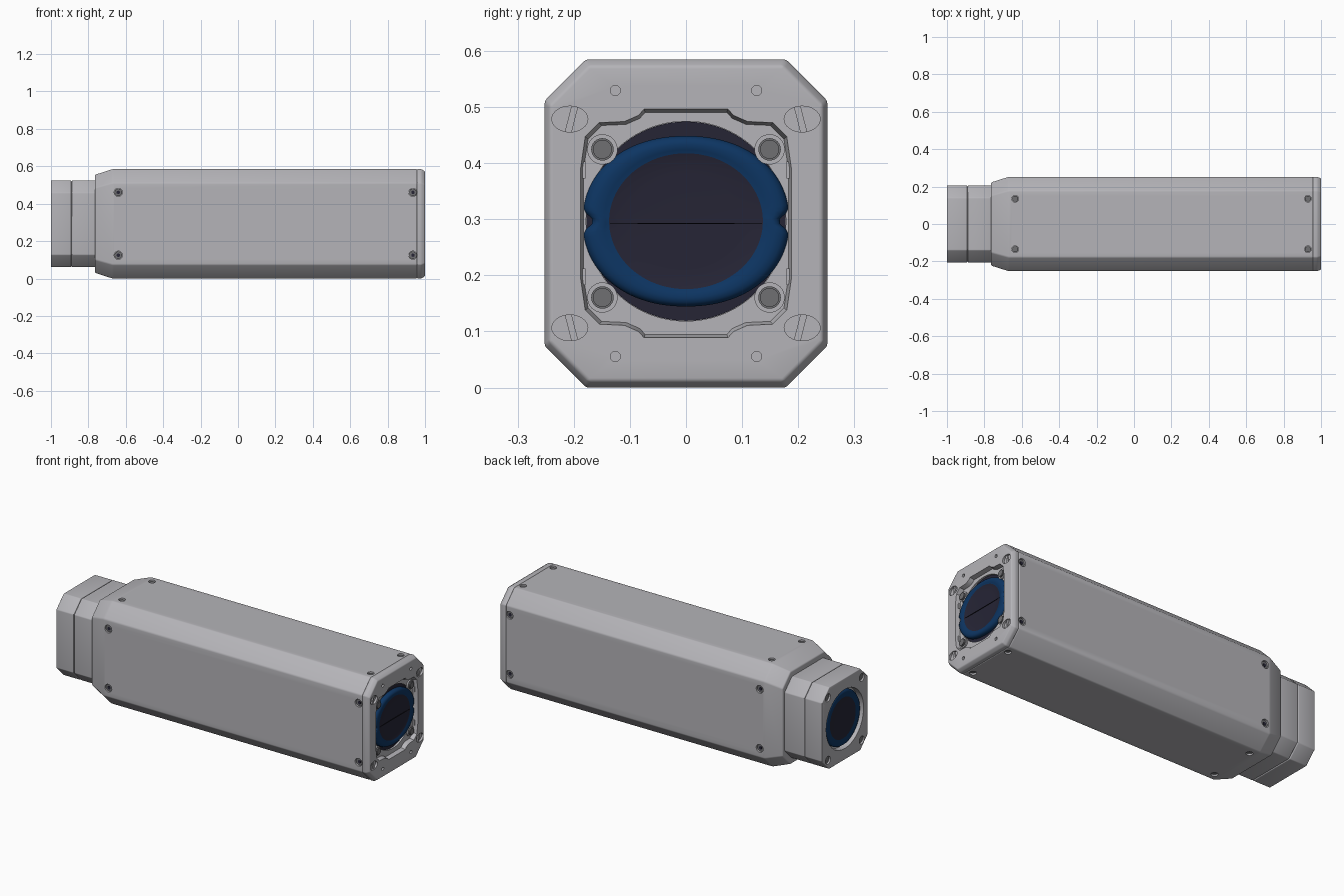
import bpy, bmesh, math
from mathutils import Vector, Matrix

if "Cube" in bpy.data.objects:
    bpy.data.objects.remove(bpy.data.objects["Cube"])

CZ = 0.2925  # height of the long axis


def material(name, rgb):
    m = bpy.data.materials.new(name)
    m.diffuse_color = (*rgb, 1)
    m.use_nodes = True
    m.node_tree.nodes["Principled BSDF"].inputs["Base Color"].default_value = m.diffuse_color
    return m


GREY = material("light grey metal", (0.46, 0.455, 0.48))
STEEL = material("dark steel", (0.16, 0.16, 0.17))
BLUE = material("deep blue", (0.004, 0.036, 0.125))
DARK = material("dark violet", (0.019, 0.018, 0.036))


def finish(name, bm, mats, angle=30):
    bmesh.ops.recalc_face_normals(bm, faces=bm.faces)
    me = bpy.data.meshes.new(name)
    bm.to_mesh(me)
    bm.free()
    ob = bpy.data.objects.new(name, me)
    bpy.context.collection.objects.link(ob)
    for m in mats:
        me.materials.append(m)
    smooth(ob, angle)
    return ob


def smooth(ob, angle=30):
    bpy.ops.object.select_all(action='DESELECT')
    ob.select_set(True)
    bpy.context.view_layer.objects.active = ob
    bpy.ops.object.shade_smooth_by_angle(angle=math.radians(angle))


def loft(bm, rings, caps=True):
    loops = [[bm.verts.new(p) for p in r] for r in rings]
    n = len(loops[0])
    for a, b in zip(loops, loops[1:]):
        for i in range(n):
            bm.faces.new((a[i], a[(i + 1) % n], b[(i + 1) % n], b[i]))
    if caps:
        bm.faces.new(loops[0][::-1])
        bm.faces.new(loops[-1])


def octagon(x, hy, hz, c):
    q = [(hy, hz - c), (hy - c, hz)]
    pts = q + [(-y, z) for y, z in q[::-1]]
    pts += [(-y, -z) for y, z in pts]
    return [(x, y, CZ + z) for y, z in pts]


def housing(name, sections, bevel=0.007):
    bm = bmesh.new()
    loft(bm, [octagon(*s) for s in sections])
    bmesh.ops.recalc_face_normals(bm, faces=bm.faces)
    edges = [e for e in bm.edges if e.calc_face_angle(0) > 0.2]
    bmesh.ops.bevel(bm, geom=edges, offset=bevel, segments=3, profile=0.5, affect='EDGES')
    return finish(name, bm, [GREY])


def add_cyl(bm, loc, axis, r, depth, sides=32, sy=1.0):
    rot = Vector((0, 0, 1)).rotation_difference(Vector(axis)).to_matrix().to_4x4()
    mat = Matrix.Translation(loc) @ Matrix.Diagonal((1, 1, sy, 1)) @ rot
    bmesh.ops.create_cone(bm, cap_ends=True, segments=sides, radius1=r, radius2=r,
                          depth=depth, matrix=mat)


def cylinders(name, spots, axis, r, depth, mat=GREY, sides=32, sy=1.0):
    bm = bmesh.new()
    for s in spots:
        add_cyl(bm, s, axis, r, depth, sides, sy)
    return finish(name, bm, [mat])


def carve(ob, cutters):
    for c in cutters:
        m = ob.modifiers.new("cut", 'BOOLEAN')
        m.object, m.operation, m.solver = c, 'DIFFERENCE', 'EXACT'
    dg = bpy.context.evaluated_depsgraph_get()
    me = bpy.data.meshes.new_from_object(ob.evaluated_get(dg))
    ob.modifiers.clear()
    ob.data = me
    for c in cutters:
        bpy.data.objects.remove(c)
    smooth(ob)


def four(x, dy, dz):
    return [(x, sy * dy, CZ + sz * dz) for sy in (-1, 1) for sz in (-1, 1)]


# main body with tapered shoulder
body = housing("main_body", [(-0.765, 0.222, 0.262, 0.07), (-0.67, 0.252, CZ, 0.074),
                             (0.958, 0.252, CZ, 0.074)], 0.006)
side_spots = [(x, s * 0.252, CZ + z) for x in (-0.64, 0.935) for s in (-1, 1) for z in (-0.168, 0.168)]
top_spots = [(x, y, CZ + s * CZ) for x in (-0.635, 0.93) for s in (-1, 1) for y in (-0.135, 0.135)]
carve(body, [cylinders("cut_side", side_spots, (0, 1, 0), 0.022, 0.04),
             cylinders("cut_top", top_spots, (0, 0, 1), 0.018, 0.04)])


# sunken screws in the side, top and bottom panels
def sink(p, axis):
    p = Vector(p)
    v = Vector(axis)
    return p - v * math.copysign(0.016, (p - Vector((0, 0, CZ))).dot(v))


cylinders("side_screws", [sink(p, (0, 1, 0)) for p in side_spots], (0, 1, 0), 0.02, 0.016, STEEL)
cylinders("panel_screws", [sink(p, (0, 0, 1)) for p in top_spots], (0, 0, 1), 0.016, 0.016, STEEL)
cylinders("screw_sockets", [Vector(sink(p, (0, 1, 0))) for p in side_spots],
          (0, 1, 0), 0.01, 0.02, DARK, 6)

# front end cap: bevelled frame, stepped pocket, round bore
cap = housing("front_cap", [(0.957, 0.252, CZ, 0.074), (0.98, 0.252, CZ, 0.074),
                            (1.0, 0.243, CZ - 0.012, 0.07)], 0.005)
quarter = [(0.188, 0.10), (0.18, 0.155), (0.155, 0.18), (0.11, 0.182), (0.085, 0.193), (0.075, 0.204)]
outline = quarter + [(-y, z) for y, z in quarter[::-1]]
outline += [(-y, -z) for y, z in outline]
bm = bmesh.new()
loft(bm, [[(x, y * k, CZ + z * k) for y, z in outline] for x, k in ((0.975, 0.97), (1.02, 1.02))])
pocket = finish("cut_pocket", bm, [GREY])
carve(cap, [pocket,
            cylinders("cut_bore", [(0.98, 0, CZ + 0.004)], (1, 0, 0), 0.178, 0.2, sides=96),
            cylinders("cut_corner", four(1.0, 0.207, 0.186), (1, 0, 0), 0.032, 0.024, sy=0.72),
            cylinders("cut_pin", four(1.0, 0.126, 0.237), (1, 0, 0), 0.009, 0.03)])

# raised rib inside each corner hollow
bm = bmesh.new()
for x, y, z in four(0.989, 0.204, 0.186):
    s = math.copysign(1, y * (z - CZ))
    bmesh.ops.create_cube(bm, size=1, matrix=Matrix.Translation((x, y, z)) @
                          Matrix.Rotation(0.25 * s, 4, 'X') @ Matrix.Diagonal((0.012, 0.012, 0.05, 1)))
finish("corner_ribs", bm, [GREY])

# four cap bolts with washers, plus slim clips beside the lens
cylinders("bolt_washers", four(0.977, 0.149, 0.132), (1, 0, 0), 0.027, 0.012)
bm = bmesh.new()
for p in four(0.98, 0.149, 0.132):
    add_cyl(bm, p, (1, 0, 0), 0.02, 0.024, 24)
bmesh.ops.bevel(bm, geom=[e for e in bm.edges if abs(e.verts[0].co.x - e.verts[1].co.x) < 1e-5],
                offset=0.003, segments=2, affect='EDGES')
finish("bolt_heads", bm, [STEEL])
bm = bmesh.new()
for p in four(0.978, 0.184, 0.095):
    bmesh.ops.create_cube(bm, size=1, matrix=Matrix.Translation(p) @ Matrix.Diagonal((0.014, 0.01, 0.03, 1)))
finish("side_clips", bm, [GREY])

# dark disc behind the lens
cylinders("front_bore_disc", [(0.961, 0, CZ + 0.004)], (1, 0, 0), 0.1775, 0.008, DARK, 96)


# two-lobed blue lens, pinched on its middle line, with a dark centre
def lens_outline(n=128):
    pts = []
    for i in range(n):
        a = 2 * math.pi * (i + 0.5) / n
        pinch = 1 - 0.10 * math.exp(-(math.sin(a) / 0.07) ** 2)
        y = math.copysign(abs(math.cos(a)) ** 0.93, math.cos(a)) * 0.184
        z = math.copysign(abs(math.sin(a)) ** 0.93, math.sin(a)) * 0.152
        pts.append((y * pinch, z))
    return pts


bm = bmesh.new()
outer = lens_outline()
n = len(outer)
inner = [(0.137 * math.cos(2 * math.pi * (i + 0.5) / n), 0.121 * math.sin(2 * math.pi * (i + 0.5) / n))
         for i in range(n)]
rings = []
for x, t in ((0.962, 0), (0.976, 0), (0.984, 0.08), (0.989, 0.25), (0.991, 0.5), (0.989, 0.8), (0.986, 1)):
    rings.append([(x, p[0] + (q[0] - p[0]) * t, CZ + 0.004 + p[1] + (q[1] - p[1]) * t)
                  for p, q in zip(outer, inner)])
for x, k in ((0.984, 0.7), (0.983, 0.3)):
    rings.append([(x, y * k, CZ + 0.004 + z * k) for y, z in inner])
loft(bm, rings)
for f in bm.faces:
    c = f.calc_center_median()
    if c.x > 0.98 and (c.y / 0.137) ** 2 + ((c.z - CZ - 0.004) / 0.121) ** 2 < 1:
        f.material_index = 1
finish("front_lens", bm, [BLUE, DARK], 50)
bm = bmesh.new()
bmesh.ops.create_cube(bm, size=1, matrix=Matrix.Translation((0.9835, 0, CZ)) @
                      Matrix.Diagonal((0.006, 0.27, 0.002, 1)))
finish("lens_seam", bm, [material("seam black", (0.004, 0.004, 0.008))])

# rear neck in two sections with a narrow joint between them
housing("rear_neck", [(-0.888, 0.206, 0.232, 0.066), (-0.75, 0.206, 0.232, 0.066)], 0.004)
rear = housing("rear_cap", [(-1.0, 0.206, 0.232, 0.066), (-0.891, 0.206, 0.232, 0.066)], 0.004)
housing("rear_joint", [(-0.9, 0.2, 0.226, 0.064), (-0.88, 0.2, 0.226, 0.064)], 0.002)
carve(rear, [cylinders("cut_rear_bore", [(-1.0, 0, CZ)], (1, 0, 0), 0.168, 0.07, sides=96),
             cylinders("cut_rear_bolts", four(-1.0, 0.152, 0.178), (1, 0, 0), 0.022, 0.06)])
cylinders("rear_screws", four(-0.981, 0.152, 0.178), (1, 0, 0), 0.019, 0.022, STEEL)

# rear lens: rounded blue ring around a dark disc
bm = bmesh.new()
rings = [[(x, r * math.cos(2 * math.pi * i / 96), CZ + r * math.sin(2 * math.pi * i / 96)) for i in range(96)]
         for x, r in ((-0.96, 0.155), (-0.982, 0.155), (-0.989, 0.15), (-0.991, 0.14), (-0.987, 0.116), (-0.985, 0.05))]
loft(bm, rings)
for f in bm.faces:
    c = f.calc_center_median()
    if c.x < -0.98 and math.hypot(c.y, c.z - CZ) < 0.115:
        f.material_index = 1
finish("rear_lens", bm, [BLUE, DARK], 50)
